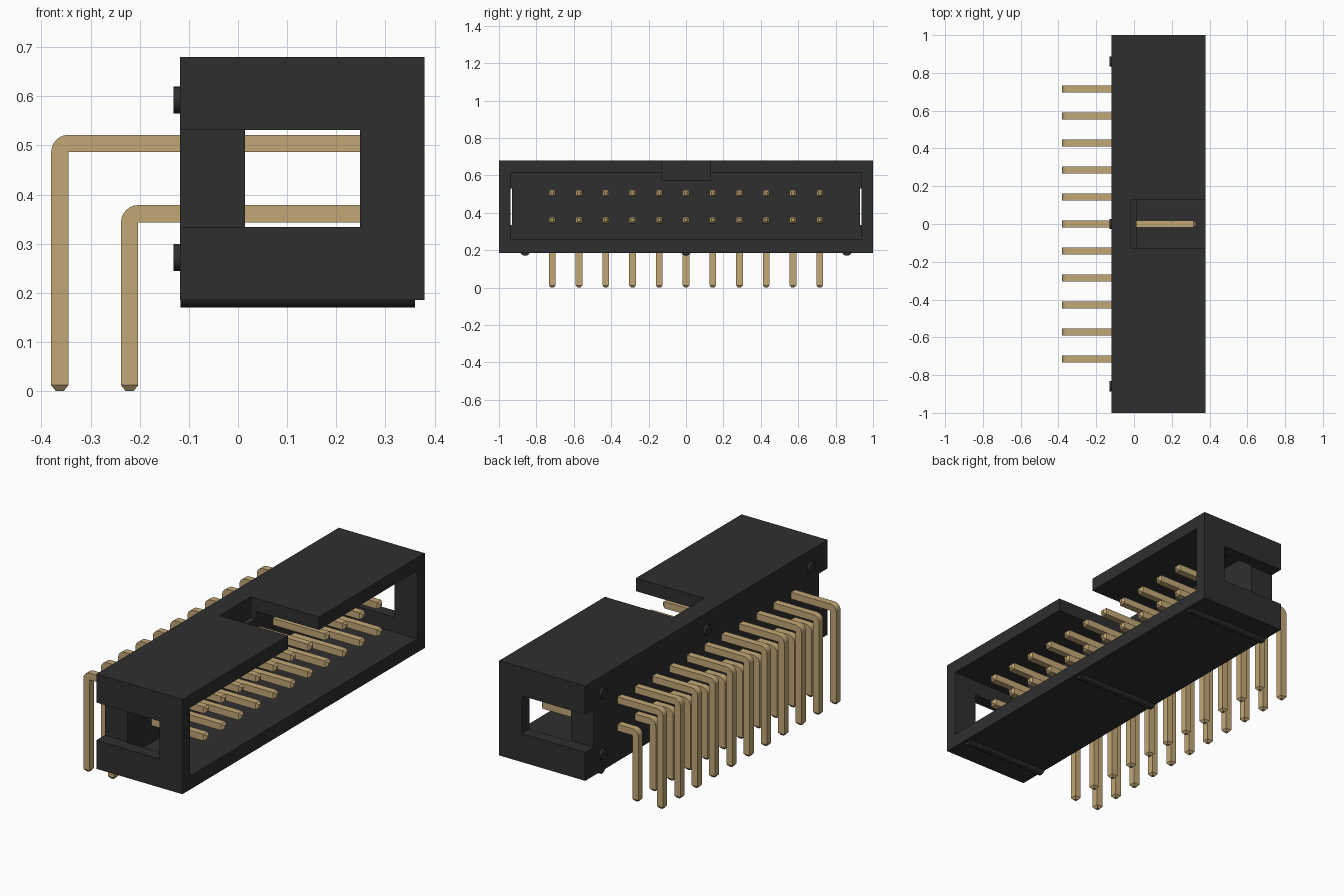
import bpy, bmesh, math
from mathutils import Vector, Matrix

default = bpy.data.objects.get("Cube")
if default:
    bpy.data.objects.remove(default, do_unlink=True)


def material(name, rgb, roughness, metallic=0.0):
    mat = bpy.data.materials.new(name)
    mat.use_nodes = True
    mat.diffuse_color = (*rgb, 1)
    bsdf = mat.node_tree.nodes["Principled BSDF"]
    bsdf.inputs["Base Color"].default_value = (*rgb, 1)
    bsdf.inputs["Roughness"].default_value = roughness
    bsdf.inputs["Metallic"].default_value = metallic
    return mat


black = material("black plastic", (0.028, 0.028, 0.028), 0.6)
gold = material("gold metal", (0.54, 0.39, 0.18), 0.5)


def add(name, mesh, mat=None, location=(0, 0, 0)):
    obj = bpy.data.objects.new(name, mesh)
    obj.location = location
    bpy.context.collection.objects.link(obj)
    if mat and not mesh.materials:
        mesh.materials.append(mat)
    return obj


def finish(bm, name):
    mesh = bpy.data.meshes.new(name)
    bm.to_mesh(mesh)
    bm.free()
    return mesh


def box(name, x, y, z, mat=None):
    """Box from (low, high) pairs on each axis."""
    bm = bmesh.new()
    size = [b - a for a, b in (x, y, z)]
    mid = [(a + b) / 2 for a, b in (x, y, z)]
    bmesh.ops.create_cube(bm, size=1, matrix=Matrix.Translation(mid) @ Matrix.Diagonal((*size, 1)))
    return add(name, finish(bm, name), mat)


def rod(name, x, y, z, radius):
    """Cylinder lying along x."""
    bm = bmesh.new()
    place = Matrix.Translation(((x[0] + x[1]) / 2, y, z)) @ Matrix.Rotation(math.pi / 2, 4, "Y")
    bmesh.ops.create_cone(bm, cap_ends=True, segments=24, radius1=radius, radius2=radius,
                          depth=x[1] - x[0], matrix=place)
    obj = add(name, finish(bm, name), black)
    for face in obj.data.polygons:
        face.use_smooth = len(face.vertices) == 4
    for edge in obj.data.edges:
        a, b = (obj.data.vertices[i].co for i in edge.vertices)
        edge.use_edge_sharp = abs(a.x - b.x) < 1e-5
    return obj


# Housing: shroud with cavity, key slot and end windows
housing = box("housing", (-0.118, 0.379), (-1, 1), (0.185, 0.68), black)
cutters = [
    box("cavity_cutter", (0.014, 0.5), (-0.938, 0.938), (0.256, 0.612)),
    box("key_slot_cutter", (-0.015, 0.5), (-0.128, 0.128), (0.572, 0.8)),
    box("left_window_cutter", (-0.2, 0.248), (0.931, 1.1), (0.334, 0.531)),
    box("right_window_cutter", (-0.2, 0.248), (-1.1, -0.931), (0.334, 0.531)),
]
bpy.context.view_layer.objects.active = housing
for cutter in cutters:
    cutter.hide_render = True
    mod = housing.modifiers.new(cutter.name, "BOOLEAN")
    mod.operation = "DIFFERENCE"
    mod.solver = "EXACT"
    mod.object = cutter
    bpy.ops.object.modifier_apply(modifier=mod.name)
    bpy.data.objects.remove(cutter, do_unlink=True)

# Stand-off nubs on the back and ribs underneath
for y in (-0.86, 0, 0.86):
    rod("bottom_rib", (-0.117, 0.36), y, 0.198, 0.028)
    for z in (0.272, 0.592):
        rod("back_nub", (-0.131, -0.1), y, z, 0.0275)


def pin_mesh(name, x, z, half=0.0175, tip=0.012, end=0.327):
    """Square pin bent down: leg centred on x, arm centred on height z."""
    left, top, bend = x - half, z + half, 2 * half
    outline = [(x + half, tip), (x + half, z - half), (end - tip, z - half), (end - tip, top)]
    for i in range(7):
        a = math.pi / 2 * (1 + i / 6)
        outline.append((left + bend + bend * math.cos(a), top - bend + bend * math.sin(a)))
    outline.append((left, tip))
    bm = bmesh.new()
    face = bm.faces.new([bm.verts.new((px, -half, pz)) for px, pz in outline])
    side = bmesh.ops.extrude_face_region(bm, geom=[face])["geom"]
    bmesh.ops.translate(bm, vec=(0, 2 * half, 0),
                        verts=[g for g in side if isinstance(g, bmesh.types.BMVert)])
    bmesh.ops.recalc_face_normals(bm, faces=bm.faces)
    # Tapered tips on both ends
    for way in (Vector((1, 0, 0)), Vector((0, 0, -1))):
        cap = max(bm.faces, key=lambda f: f.calc_center_median().dot(way))
        centre = cap.calc_center_median()
        new = bmesh.ops.extrude_discrete_faces(bm, faces=[cap])["faces"][0]
        for v in new.verts:
            v.co = centre + (v.co - centre) * 0.45 + way * tip
    bmesh.ops.recalc_face_normals(bm, faces=bm.faces)
    return finish(bm, name)


# Two rows of eleven pins
rows = {"upper_pin": pin_mesh("upper_pin", -0.3625, 0.504),
        "lower_pin": pin_mesh("lower_pin", -0.2205, 0.361)}
for name, mesh in rows.items():
    for i in range(11):
        add(name, mesh, gold, (0, (i - 5) * 0.143, 0))
